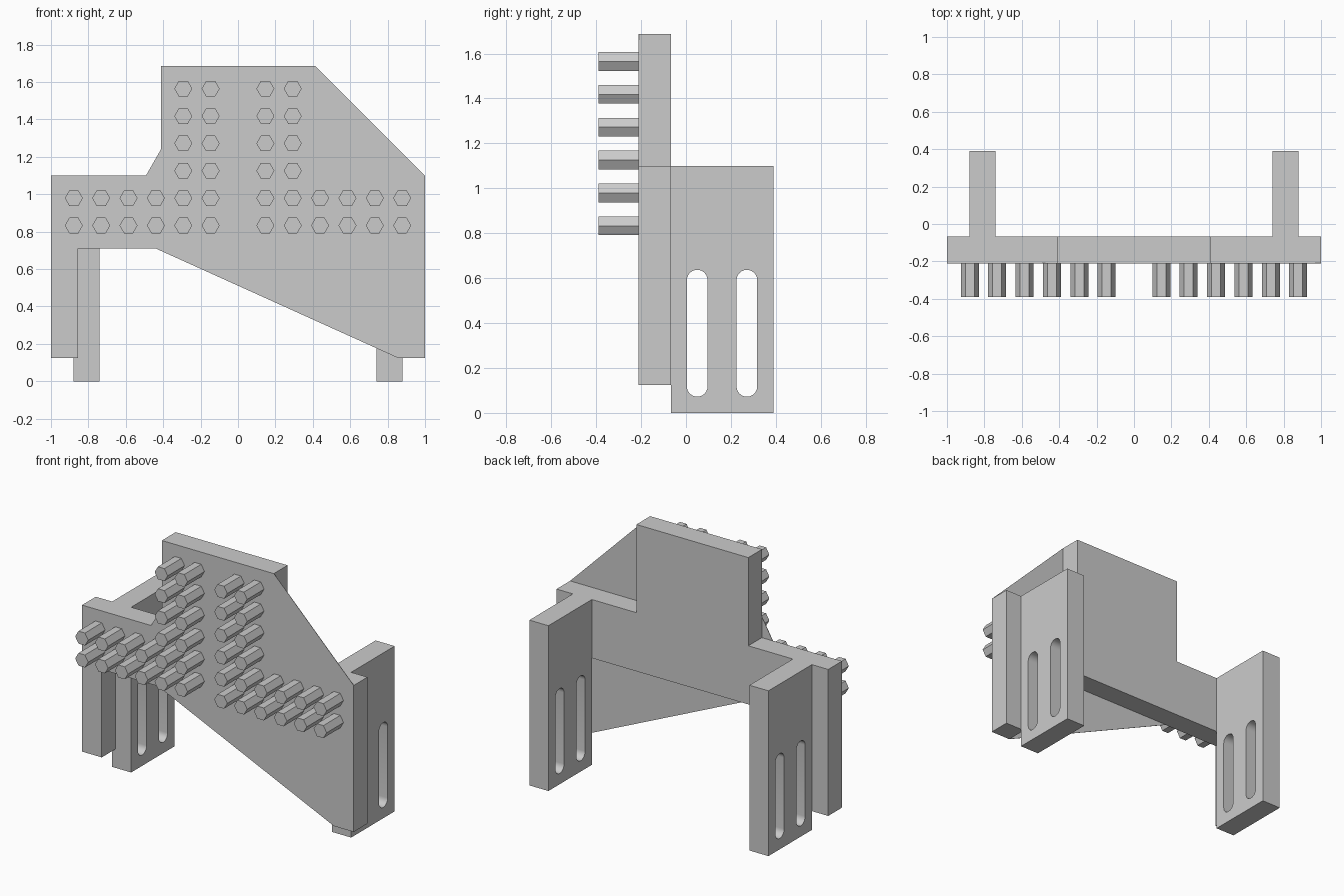
import bpy, math

if "Cube" in bpy.data.objects:
    bpy.data.objects.remove(bpy.data.objects["Cube"])

grey = bpy.data.materials.new("plain grey")
grey.diffuse_color = (0.6, 0.6, 0.6, 1)
grey.use_nodes = True
grey.node_tree.nodes["Principled BSDF"].inputs["Base Color"].default_value = grey.diffuse_color


def prism(name, pts, y0, y1):
    """Extrude an x/z outline from y0 (front) to y1 (back)."""
    n = len(pts)
    verts = [(x, y0, z) for x, z in pts] + [(x, y1, z) for x, z in pts]
    faces = [tuple(range(n)), tuple(range(2 * n - 1, n - 1, -1))]
    faces += [(i, i + n, (i + 1) % n + n, (i + 1) % n) for i in range(n)]
    me = bpy.data.meshes.new(name)
    me.from_pydata(verts, [], faces)
    me.materials.append(grey)
    ob = bpy.data.objects.new(name, me)
    bpy.context.collection.objects.link(ob)
    return ob


def slot(cy, r, z0, z1, n=12):
    """Rounded upright slot outline."""
    pts = []
    for cz, start in ((z1 - r, 0), (z0 + r, math.pi)):
        for i in range(n + 1):
            a = start + math.pi * i / n
            pts.append((cy + r * math.cos(a), cz + r * math.sin(a)))
    return pts


FRONT, BACK = -0.212, -0.067

# Thick front plate: crossbar, two short legs and raised centre
prism("front_plate", [(-1, .125), (-.855, .125), (-.855, .71), (.855, .71),
                      (.855, .125), (1, .125), (1, 1.1), (.412, 1.1),
                      (.412, 1.687), (-.412, 1.687), (-.412, 1.1), (-1, 1.1)],
      FRONT, BACK)

# Very thin webs filling corners, flush with the front
webs = {"upper_web": [(.412, 1.1), (1, 1.1), (.412, 1.687)],
        "small_web": [(-.492, 1.1), (-.412, 1.1), (-.412, 1.24)],
        "lower_web": [(-.44, .71), (.855, .125), (.855, .71)]}
for name, pts in webs.items():
    prism(name, pts, FRONT, FRONT + 0.003)

# Slotted side plates
for side, cx in (("left", -.81), ("right", .81)):
    cu = bpy.data.curves.new(side + "_side_plate", 'CURVE')
    cu.dimensions = '2D'
    cu.fill_mode = 'BOTH'
    cu.extrude = 0.07
    outline = [(BACK, 0), (.39, 0), (.39, 1.1), (BACK, 1.1)]
    for pts in (outline, slot(.05, .046, .072, .637), slot(.271, .046, .072, .637)):
        sp = cu.splines.new('POLY')
        sp.points.add(len(pts) - 1)
        for p, (u, v) in zip(sp.points, pts):
            p.co = (u, v, 0, 1)
        sp.use_cyclic_u = True
    cu.materials.append(grey)
    ob = bpy.data.objects.new(side + "_side_plate", cu)
    ob.location.x = cx
    ob.rotation_euler = (math.pi / 2, 0, math.pi / 2)
    bpy.context.collection.objects.link(ob)
    bpy.ops.object.select_all(action='DESELECT')
    ob.select_set(True)
    bpy.context.view_layer.objects.active = ob
    bpy.ops.object.convert(target='MESH')
    bpy.ops.object.shade_smooth_by_angle(angle=math.radians(30))

# Hexagonal pegs: two full rows, plus four shorter rows above
STEP = 0.1463
for row in range(6):
    for k in range(1, 7 if row < 2 else 3):
        for s in (-1, 1):
            x, z = s * k * STEP, .833 + row * STEP
            hexagon = [(x + .048 * math.cos(i * math.pi / 3),
                        z + .048 * math.sin(i * math.pi / 3)) for i in range(6)]
            prism("hex_peg", hexagon, -.39, FRONT)
